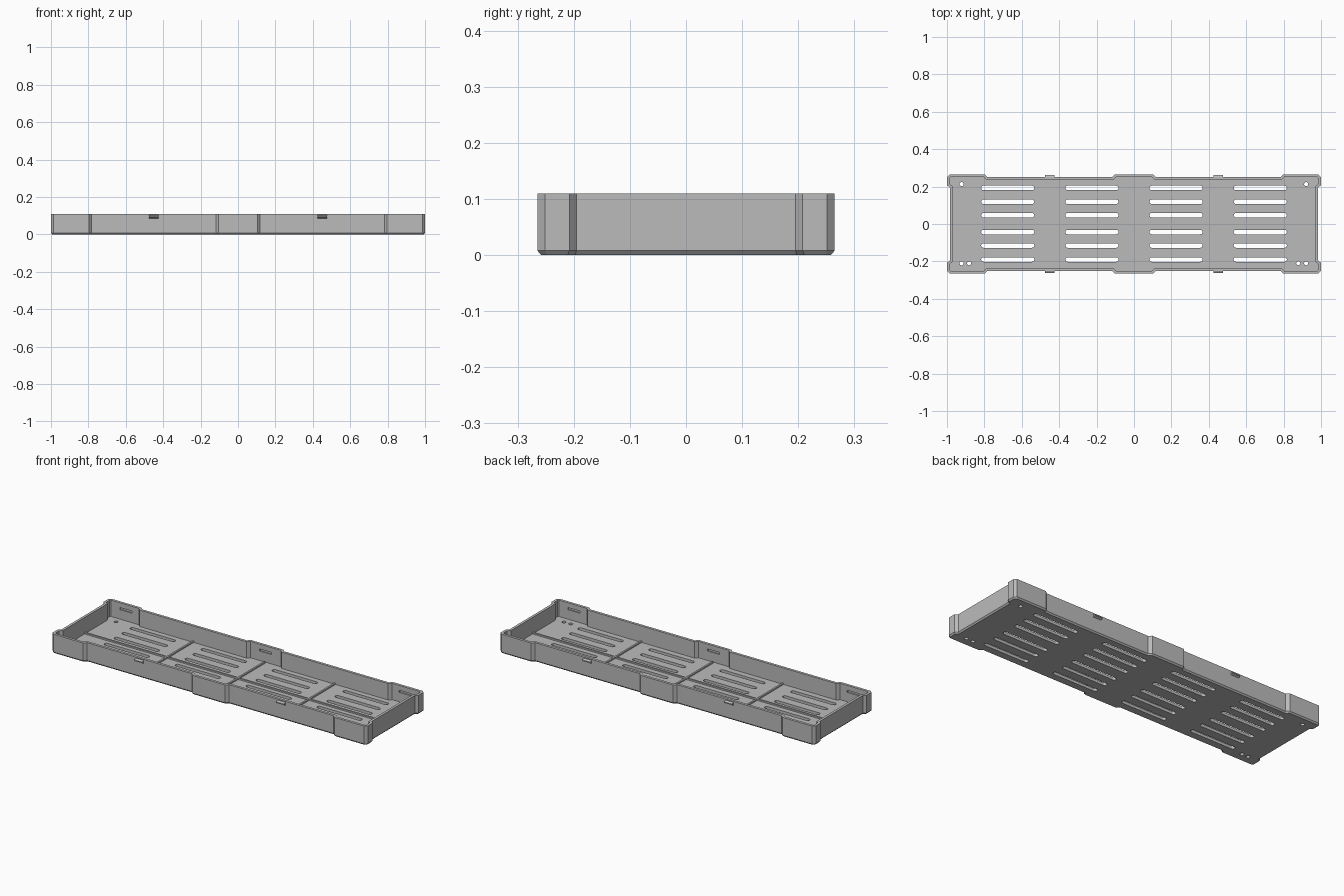
import bpy, bmesh, math

cube = bpy.data.objects.get("Cube")
if cube:
    bpy.data.objects.remove(cube, do_unlink=True)

HEIGHT, FLOOR, WALL = 0.11, 0.016, 0.015

grey = bpy.data.materials.new("plain grey plastic")
grey.use_nodes = True
colour = (0.5, 0.5, 0.5, 1)
grey.diffuse_color = colour
grey.node_tree.nodes["Principled BSDF"].inputs["Base Color"].default_value = colour


def make_object(name, bm):
    bmesh.ops.recalc_face_normals(bm, faces=bm.faces[:])
    mesh = bpy.data.meshes.new(name)
    bm.to_mesh(mesh)
    bm.free()
    mesh.materials.append(grey)
    obj = bpy.data.objects.new(name, mesh)
    bpy.context.collection.objects.link(obj)
    return obj


def outline(d):
    """Plan of the tray, inset by d: raised corners and raised middle pads."""
    x, xr, y, yr = 1 - d, 0.985 - d, 0.265 - d, 0.25 - d
    k, c = 0.41 * d, 0.014 - 0.586 * d
    quarter = [(xr, 0.195 + k), (x, 0.208 + k), (x, y - c), (x - c, y),
               (0.797 + k, y), (0.782 + k, yr), (0.118 - k, yr), (0.103 - k, y)]
    half = quarter + [(-px, py) for px, py in reversed(quarter)]
    return half + [(-px, -py) for px, py in half]


def loft(bm, rings):
    """Skin a stack of (points, z) rings and cap both ends."""
    loops = [[bm.verts.new((px, py, z)) for px, py in pts] for pts, z in rings]
    for a, b in zip(loops, loops[1:]):
        n = len(a)
        for i in range(n):
            bm.faces.new((a[i], a[(i + 1) % n], b[(i + 1) % n], b[i]))
    bm.faces.new(loops[0][::-1])
    bm.faces.new(loops[-1])


def capsule(cx, cy, half, r, steps=8):
    """Rounded slot outline; half = 0 gives a round hole."""
    pts = []
    for side, start in ((1, -math.pi / 2), (-1, math.pi / 2)):
        for i in range(steps + (1 if half else 0)):
            a = start + math.pi * i / steps
            pts.append((cx + side * half + r * math.cos(a), cy + r * math.sin(a)))
    return pts


def box(bm, lo, hi):
    loft(bm, [([(lo[0], lo[1]), (hi[0], lo[1]), (hi[0], hi[1]), (lo[0], hi[1])], z)
              for z in (lo[2], hi[2])])


# Tray shell with a bevelled foot
bm = bmesh.new()
loft(bm, [(outline(0.007), 0), (outline(0), 0.008), (outline(0), HEIGHT),
          (outline(WALL), HEIGHT), (outline(WALL), FLOOR)])
tray = make_object("tray", bm)

# Cutters: floor slots, screw holes and catch grooves inside the walls
bm = bmesh.new()
for cx in (-0.675, -0.225, 0.225, 0.675):
    for cy in (-0.19, -0.115, -0.043, 0.047, 0.119, 0.193):
        loft(bm, [(capsule(cx, cy, 0.13, 0.012), z) for z in (-0.05, 0.05)])
for cx, cy in ((-0.922, 0.213), (0.92, 0.213), (-0.922, -0.21),
               (-0.882, -0.21), (0.878, -0.21), (0.92, -0.21)):
    loft(bm, [(capsule(cx, cy, 0, 0.011), z) for z in (-0.05, 0.05)])
for cx in (-0.885, 0, 0.885):
    for lo, hi in ((-0.256, -0.245), (0.245, 0.256)):
        box(bm, (cx - 0.038, lo, 0.07), (cx + 0.038, hi, 0.082))
cutter = make_object("opening_cutter", bm)
cutter.hide_render = True

cut = tray.modifiers.new("openings", "BOOLEAN")
cut.operation = "DIFFERENCE"
cut.solver = "EXACT"
cut.object = cutter
bpy.context.view_layer.objects.active = tray
bpy.ops.object.modifier_apply(modifier=cut.name)
bpy.data.objects.remove(cutter, do_unlink=True)

# Low stiffening ribs on the floor
top = FLOOR + 0.008
bm = bmesh.new()
box(bm, (-0.975, -0.005, FLOOR - 0.004), (0.975, 0.005, top))
make_object("long_rib", bm)
for i, cx in enumerate((-0.45, 0, 0.45)):
    bm = bmesh.new()
    box(bm, (cx - 0.005, -0.24, FLOOR - 0.004), (cx + 0.005, 0.24, top))
    make_object(f"cross_rib_{i + 1}", bm)

# Wedge catches on the outside of the long walls
for side, place in ((-1, "front"), (1, "back")):
    for cx, hand in ((-0.45, "right"), (0.45, "left")):
        bm = bmesh.new()
        profile = [(0.245, 0.084), (0.25, 0.086), (0.261, 0.092),
                   (0.261, 0.098), (0.25, 0.104), (0.245, 0.104)]
        ends = [[bm.verts.new((cx + dx, side * y, z)) for y, z in profile]
                for dx in (-0.025, 0.025)]
        bm.faces.new(ends[0])
        bm.faces.new(ends[1])
        for i in range(len(profile)):
            j = (i + 1) % len(profile)
            bm.faces.new((ends[0][i], ends[0][j], ends[1][j], ends[1][i]))
        make_object(f"{place}_{hand}_catch", bm)
